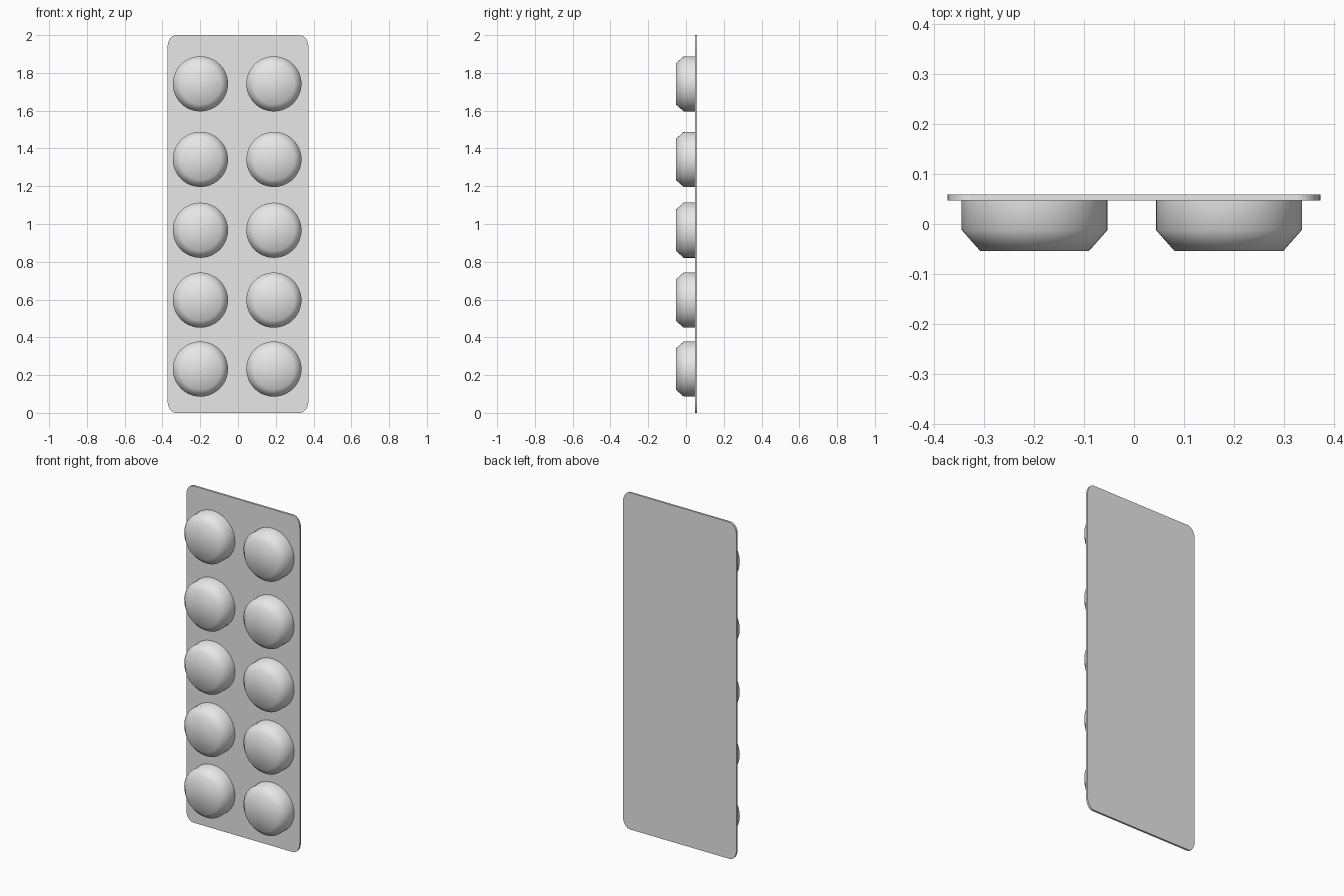
import bpy, bmesh
from math import sin, cos, pi, tau
from mathutils import Vector

cube = bpy.data.objects.get("Cube")
if cube:
    bpy.data.objects.remove(cube, do_unlink=True)

grey = bpy.data.materials.new("light grey")
grey.use_nodes = True
grey.diffuse_color = (0.8, 0.8, 0.8, 1)
grey.node_tree.nodes["Principled BSDF"].inputs["Base Color"].default_value = (0.8, 0.8, 0.8, 1)


def finish(bm, name):
    bmesh.ops.recalc_face_normals(bm, faces=bm.faces)
    mesh = bpy.data.meshes.new(name)
    bm.to_mesh(mesh)
    bm.free()
    mesh.materials.append(grey)
    obj = bpy.data.objects.new(name, mesh)
    bpy.context.collection.objects.link(obj)
    return obj


# Backing sheet: thin card with rounded corners
HALF_W, FRONT, BACK = 0.373, 0.047, 0.059
RX, RZ, STEPS = 0.045, 0.065, 8
bm = bmesh.new()
outline = []
for i, (sx, sz) in enumerate([(1, 1), (-1, 1), (-1, -1), (1, -1)]):
    for k in range(STEPS + 1):
        a = (i + k / STEPS) * pi / 2
        outline.append(bm.verts.new((sx * (HALF_W - RX) + RX * cos(a), FRONT,
                                     1 + sz * (1 - RZ) + RZ * sin(a))))
face = bm.faces.new(outline)
extruded = bmesh.ops.extrude_face_region(bm, geom=[face])["geom"]
bmesh.ops.translate(bm, vec=(0, BACK - FRONT, 0),
                    verts=[v for v in extruded if isinstance(v, bmesh.types.BMVert)])
finish(bm, "backing_sheet")

# Blister pocket: chamfered round profile spun about the y axis
bm = bmesh.new()
profile = [(0.146, 0.05), (0.146, -0.012), (0.109, -0.054), (0, -0.054)]
verts = [bm.verts.new((r, y, 0)) for r, y in profile]
edges = [bm.edges.new(pair) for pair in zip(verts, verts[1:])]
bmesh.ops.spin(bm, geom=verts + edges, cent=Vector(), axis=(0, 1, 0),
               angle=tau, steps=48)
bmesh.ops.remove_doubles(bm, verts=bm.verts, dist=0.0005)
for f in bm.faces:
    f.smooth = True
pocket = finish(bm, "blister_pocket")

# Two columns of five pockets sharing one mesh
for side, x in (("right", -0.199), ("left", 0.190)):
    for row, z in enumerate((0.232, 0.597, 0.967, 1.342, 1.742), 1):
        obj = bpy.data.objects.new(f"{side}_pocket_{row}", pocket.data)
        obj.location = (x, 0, z)
        bpy.context.collection.objects.link(obj)
bpy.data.objects.remove(pocket)
